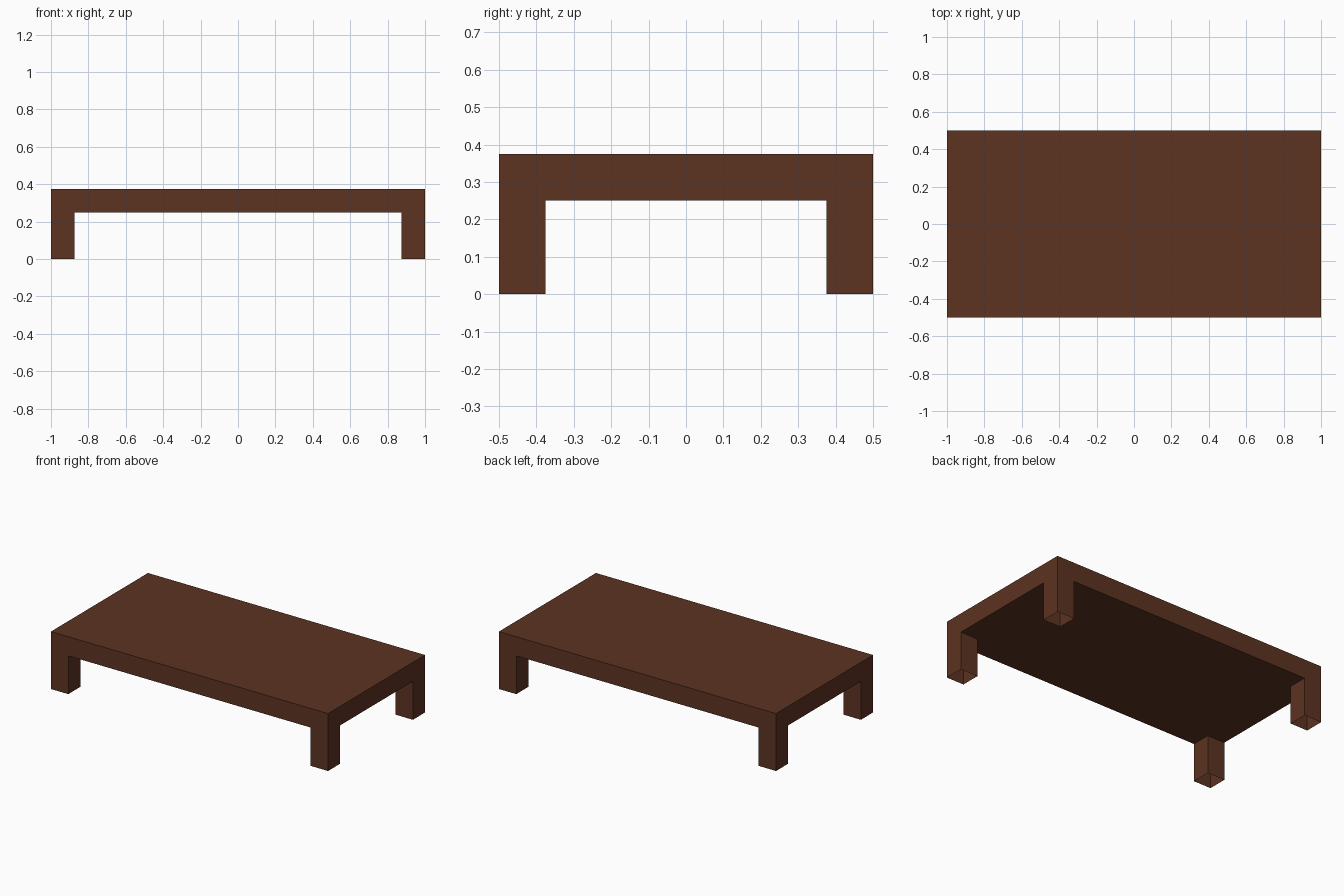
import bpy
import bmesh
from mathutils import Vector

if "Cube" in bpy.data.objects:
    bpy.data.objects.remove(bpy.data.objects["Cube"])

HALF_X, HALF_Y = 1.0, 0.5
LEG = 0.125            # leg thickness
UNDER, TOP = 0.25, 0.375

wood = bpy.data.materials.new("dark_brown_wood")
wood.diffuse_color = (0.107, 0.033, 0.016, 1.0)
wood.use_nodes = True
wood.node_tree.nodes["Principled BSDF"].inputs["Base Color"].default_value = wood.diffuse_color

bm = bmesh.new()

# Table top slab
bmesh.ops.create_cube(bm, size=1.0)
bmesh.ops.scale(bm, vec=(2 * HALF_X, 2 * HALF_Y, TOP - UNDER), verts=bm.verts)
bmesh.ops.translate(bm, vec=(0, 0, (TOP + UNDER) / 2), verts=bm.verts)

# Cut the slab along the inner sides of the legs
for axis, half in ((Vector((1, 0, 0)), HALF_X), (Vector((0, 1, 0)), HALF_Y)):
    for side in (-1, 1):
        bmesh.ops.bisect_plane(
            bm, geom=bm.verts[:] + bm.edges[:] + bm.faces[:],
            plane_co=axis * side * (half - LEG), plane_no=axis)

# Legs: pull the four corner faces of the underside down, leaving the feet open
bm.normal_update()
corners = []
for f in bm.faces:
    c = f.calc_center_median()
    if f.normal.z < -0.9 and abs(c.x) > HALF_X - LEG and abs(c.y) > HALF_Y - LEG:
        corners.append(f)
result = bmesh.ops.extrude_face_region(bm, geom=corners)["geom"]
feet_verts = [g for g in result if isinstance(g, bmesh.types.BMVert)]
bmesh.ops.translate(bm, vec=(0, 0, -UNDER), verts=feet_verts)
feet = [f for f in bm.faces if all(v.co.z < 0.01 for v in f.verts)]
inner = [f for f in corners if f.is_valid and f not in feet]
bmesh.ops.delete(bm, geom=feet + inner, context="FACES_ONLY")
bmesh.ops.recalc_face_normals(bm, faces=bm.faces)

mesh = bpy.data.meshes.new("low_table")
bm.to_mesh(mesh)
bm.free()
mesh.materials.append(wood)
table = bpy.data.objects.new("low_table", mesh)
bpy.context.collection.objects.link(table)
